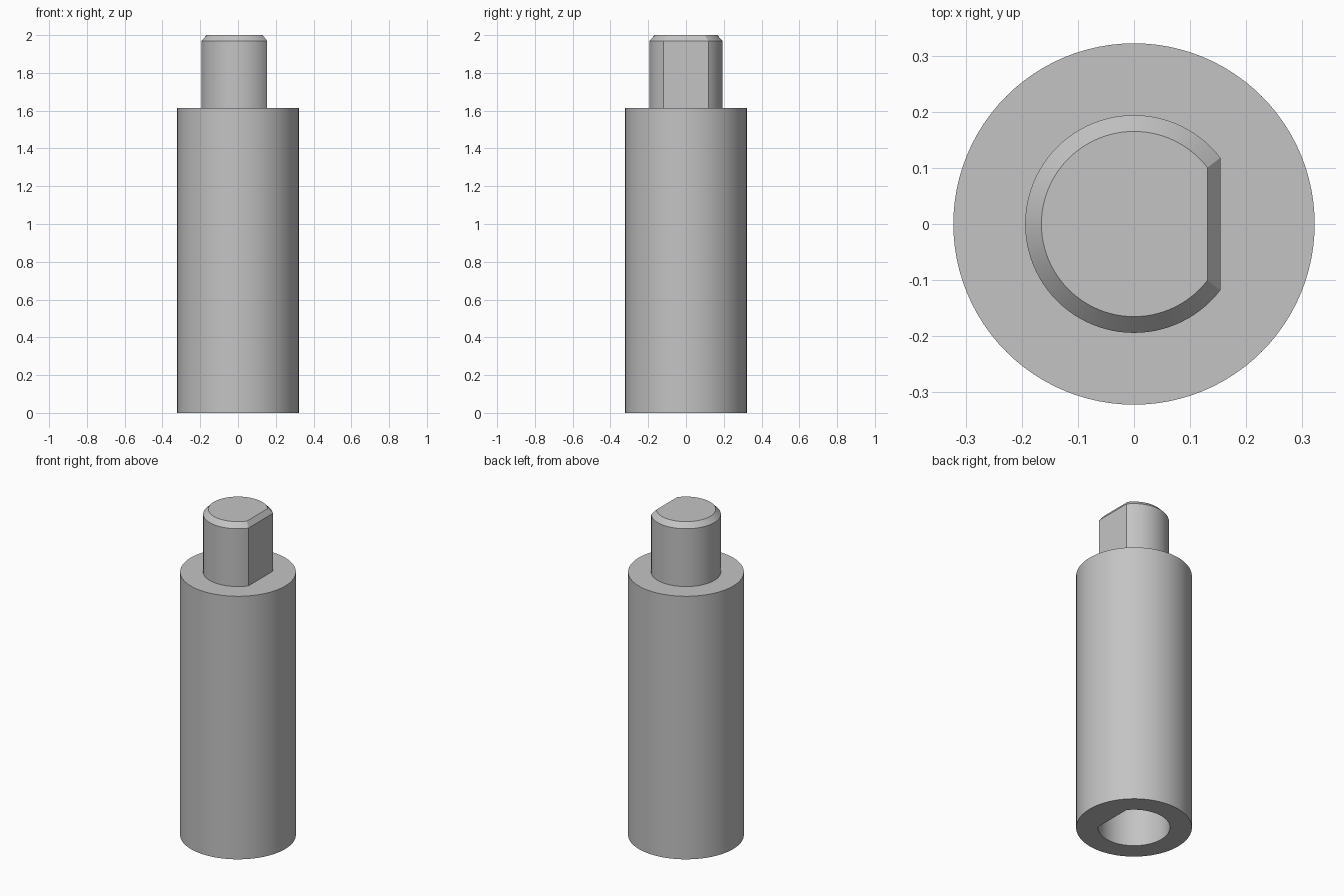
import bpy
import bmesh
import math

cube = bpy.data.objects.get("Cube")
if cube:
    bpy.data.objects.remove(cube, do_unlink=True)

SEGMENTS = 96
FLAT_ANGLE = math.radians(37.5)  # half angle spanned by the flat of the D profile

# Plain grey metal
grey = bpy.data.materials.new("grey_metal")
grey.use_nodes = True
color = (0.55, 0.55, 0.55, 1)
grey.diffuse_color = color
grey.node_tree.nodes["Principled BSDF"].inputs["Base Color"].default_value = color


def ring(bm, radius, z, flat):
    """Circle of vertices, optionally cut to a D with its flat towards +x."""
    verts = []
    for i in range(SEGMENTS):
        a = 2 * math.pi * i / SEGMENTS
        r = radius
        if flat and math.cos(a) > math.cos(FLAT_ANGLE):
            r = radius * math.cos(FLAT_ANGLE) / math.cos(a)
        verts.append(bm.verts.new((r * math.cos(a), r * math.sin(a), z)))
    return verts


# Radius, height and D cut of each ring, from the socket floor out to the tip
profile = [
    (0.20, 0.40, True),     # socket floor
    (0.20, 0.0, True),      # socket mouth
    (0.322, 0.0, False),    # body bottom
    (0.322, 1.615, False),  # body shoulder
    (0.194, 1.615, True),   # pin base
    (0.194, 1.97, True),    # pin chamfer start
    (0.165, 2.0, True),     # pin top
]

bm = bmesh.new()
rings = [ring(bm, *p) for p in profile]
for low, high in zip(rings, rings[1:]):
    for i in range(SEGMENTS):
        j = (i + 1) % SEGMENTS
        bm.faces.new((low[i], low[j], high[j], high[i]))
bm.faces.new(reversed(rings[0]))
bm.faces.new(rings[-1])
bmesh.ops.recalc_face_normals(bm, faces=bm.faces)

mesh = bpy.data.meshes.new("standoff_body")
bm.to_mesh(mesh)
bm.free()
mesh.materials.append(grey)
body = bpy.data.objects.new("standoff_body", mesh)
bpy.context.collection.objects.link(body)

# Smooth walls with crisp rims
bpy.ops.object.select_all(action="DESELECT")
body.select_set(True)
bpy.context.view_layer.objects.active = body
bpy.ops.object.shade_smooth_by_angle(angle=math.radians(20))
